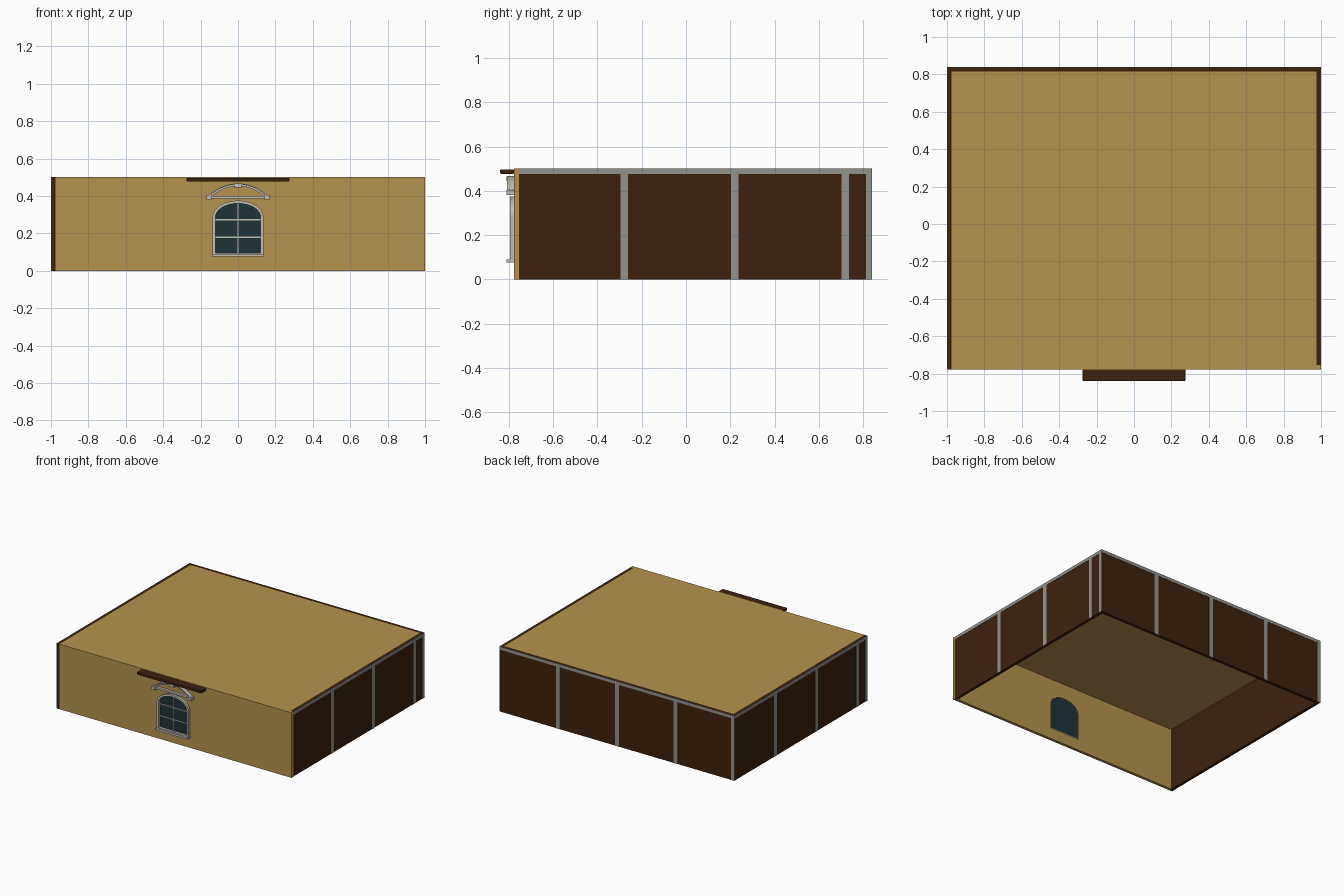
import bpy, bmesh, math

if "Cube" in bpy.data.objects:
    bpy.data.objects.remove(bpy.data.objects["Cube"])


def material(name, rgb):
    m = bpy.data.materials.new(name)
    m.diffuse_color = (*rgb, 1)
    m.use_nodes = True
    m.node_tree.nodes["Principled BSDF"].inputs["Base Color"].default_value = m.diffuse_color
    return m


TAN = material("tan plaster", (0.46, 0.29, 0.077))
BROWN = material("dark brown", (0.046, 0.0155, 0.004))
GREY = material("grey trim", (0.29, 0.29, 0.27))
STONE = material("pale stone", (0.55, 0.53, 0.45))
GLASS = material("dark glass", (0.014, 0.032, 0.04))


def finish(name, bm, mat):
    bmesh.ops.recalc_face_normals(bm, faces=bm.faces)
    me = bpy.data.meshes.new(name)
    bm.to_mesh(me)
    bm.free()
    me.materials.append(mat)
    ob = bpy.data.objects.new(name, me)
    bpy.context.collection.objects.link(ob)
    return ob


def box(name, x0, x1, y0, y1, z0, z1, mat, bevel=0):
    bm = bmesh.new()
    bmesh.ops.create_cube(bm, size=1)
    for v in bm.verts:
        v.co = ((x0 + x1) / 2 + v.co.x * (x1 - x0),
                (y0 + y1) / 2 + v.co.y * (y1 - y0),
                (z0 + z1) / 2 + v.co.z * (z1 - z0))
    if bevel:
        bmesh.ops.bevel(bm, geom=bm.edges[:], offset=bevel, segments=2,
                        profile=0.5, affect='EDGES')
    return finish(name, bm, mat)


def prism(name, pts, y0, y1, mat):
    """Solid x-z outline extruded along y."""
    bm = bmesh.new()
    f = bm.faces.new([bm.verts.new((x, y0, z)) for x, z in pts])
    r = bmesh.ops.extrude_face_region(bm, geom=[f])
    for v in r["geom"]:
        if isinstance(v, bmesh.types.BMVert):
            v.co.y = y1
    return finish(name, bm, mat)


def band(name, outer, inner, y0, y1, mat, closed):
    """Strip between two x-z outlines, extruded along y."""
    bm = bmesh.new()
    rings = [[bm.verts.new((p[0], y, p[1])) for p, y in
              ((o, y0), (i, y0), (i, y1), (o, y1))] for o, i in zip(outer, inner)]
    n = len(rings)
    for k in range(n if closed else n - 1):
        a, b = rings[k], rings[(k + 1) % n]
        for j in range(4):
            bm.faces.new((a[j], a[(j + 1) % 4], b[(j + 1) % 4], b[j]))
    if not closed:
        bm.faces.new(rings[0])
        bm.faces.new(rings[-1])
    return finish(name, bm, mat)


def window_outline(w, bottom, spring, rise, n=24):
    arc = [(w * math.cos(math.pi * i / n), spring + rise * math.sin(math.pi * i / n))
           for i in range(n + 1)]
    return [(w, bottom)] + arc + [(-w, bottom)]


def arc(r, cz, half, n=24):
    return [(r * math.sin(half * (2 * i / n - 1)), cz + r * math.cos(half * (2 * i / n - 1)))
            for i in range(n + 1)]


X, YB, YF, H, T = 0.998, 0.838, -0.777, 0.5, 0.022

# Walls and roof of the open-bottomed room
box("back_wall", -X, X, YB - T, YB, 0, H, BROWN)
box("left_wall", -X, -X + T, YF, YB - T, 0, H, BROWN)
box("right_wall", X - T, X, YF + T, YB - T, 0, H, BROWN)
box("roof", -X + T, X - T, YF + T, YB - T, H - 0.02, H, TAN)
front = box("front_wall", -X + T, 1, YF, YF + T, 0, H, TAN)

# Window opening
cutter = prism("window_cutter", window_outline(0.125, 0.085, 0.285, 0.08), -0.9, -0.6, TAN)
cutter.hide_render = True
mod = front.modifiers.new("opening", 'BOOLEAN')
mod.object = cutter
mod.solver = 'EXACT'
dg = bpy.context.evaluated_depsgraph_get()
cut_mesh = bpy.data.meshes.new_from_object(front.evaluated_get(dg))
front.modifiers.clear()
front.data = cut_mesh
bpy.data.objects.remove(cutter)

# Grey battens: one every 0.5 along each wall, plus end post and top rail
W, E = 0.034, 0.002
for i, y in enumerate((-0.28, 0.22, 0.72)):
    box(f"right_batten_{i}", X, X + E, y - W / 2, y + W / 2, 0, H, GREY)
for i, y in enumerate((0.34, -0.16, -0.66)):
    box(f"left_batten_{i}", -X - E, -X, y - W / 2, y + W / 2, 0, H, GREY)
for i, x in enumerate((0.5, 0, -0.5)):
    box(f"back_batten_{i}", x - W / 2, x + W / 2, YB, YB + E, 0, H, GREY)
box("right_end_post", X, X + E, 0.813, YB + E, 0, H, GREY)
box("left_end_post", -X - E, -X, YF, YF + 0.026, 0, H, GREY)
box("back_end_post", -X - E, -X + 0.026, YB, YB + E, 0, H, GREY)
box("right_top_rail", X, X + E, YF, YB, H - 0.024, H, GREY)
box("left_top_rail", -X - E, -X, YF, YB, H - 0.024, H, GREY)
box("back_top_rail", -X, X, YB, YB + E, H - 0.024, H, GREY)
box("right_front_edge", X, X + E, YF, YF + T, 0, H - 0.024, TAN)

# Arched window
prism("window_glass", window_outline(0.126, 0.085, 0.285, 0.081), -0.776, -0.762, GLASS)
band("window_frame", window_outline(0.136, 0.08, 0.285, 0.09),
     window_outline(0.121, 0.094, 0.285, 0.075), -0.795, YF + 0.015, STONE, True)
box("window_mullion", -0.005, 0.005, -0.785, -0.77, 0.09, 0.362, STONE)
for i, z in enumerate((0.18, 0.272)):
    box(f"window_glazing_bar_{i}", -0.123, 0.123, -0.784, -0.77, z - 0.004, z + 0.004, STONE)
box("window_sill", -0.138, 0.138, -0.81, YF, 0.076, 0.09, STONE)

# Curved hood above the window
half = math.radians(48)
band("hood_arch", arc(0.219, 0.246, half), arc(0.206, 0.246, half), -0.798, YF, STONE, False)
band("hood_arch_lip", arc(0.221, 0.246, half), arc(0.215, 0.246, half), -0.808, YF, STONE, False)
box("hood_bar", -0.15, 0.15, -0.796, YF, 0.386, 0.400, STONE)
box("hood_keystone", -0.02, 0.02, -0.812, YF, 0.445, 0.464, STONE)
for s, side in ((-1, "left"), (1, "right")):
    box(f"hood_{side}_bracket", s * 0.155 - 0.013, s * 0.155 + 0.013, -0.81, YF, 0.38, 0.404, STONE)

# Canopy board at the roof edge
box("canopy_board", -0.275, 0.275, -0.84, YF, 0.477, 0.497, BROWN, 0.005)
